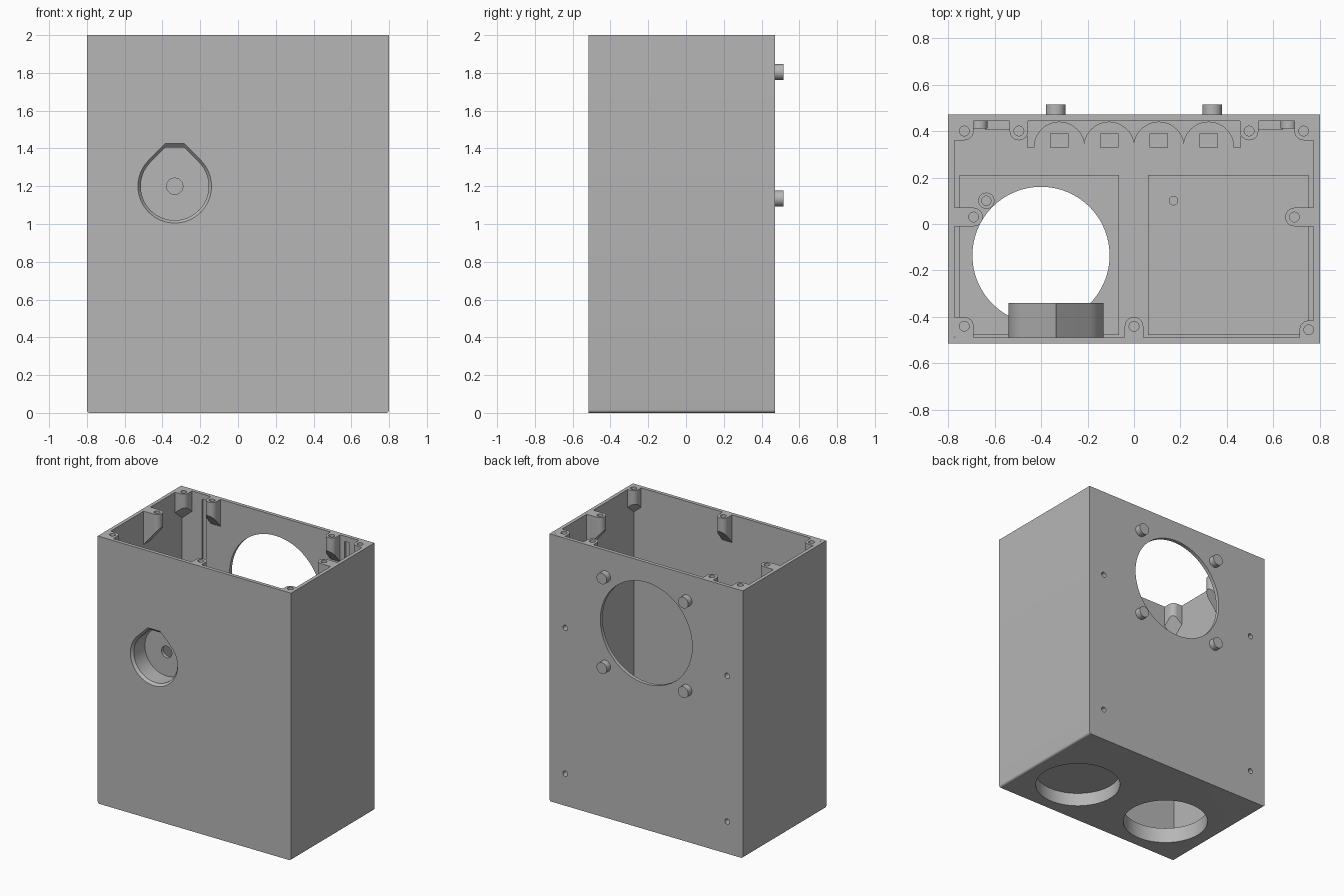
import bpy, bmesh
from math import sin, cos, pi, sqrt, radians
from mathutils import Vector

cube = bpy.data.objects.get("Cube")
if cube:
    bpy.data.objects.remove(cube)

grey = bpy.data.materials.new("plain grey")
grey.use_nodes = True
GREY = (0.47, 0.47, 0.47, 1)
grey.diffuse_color = GREY
grey.node_tree.nodes["Principled BSDF"].inputs["Base Color"].default_value = GREY

# Main dimensions
W, FRONT, BACK, H = 0.8, -0.515, 0.47, 2.0
T = 0.027
FLOOR = 0.1
IN_X, IN_F, IN_B = W - T, FRONT + T, BACK - T


def solid(name, points):
    """Convex part wrapped around a set of points."""
    bm = bmesh.new()
    for p in points:
        bm.verts.new(p)
    bmesh.ops.convex_hull(bm, input=bm.verts)
    loose = [v for v in bm.verts if not v.link_faces]
    bmesh.ops.delete(bm, geom=loose, context='VERTS')
    bmesh.ops.dissolve_limit(bm, angle_limit=0.005, verts=bm.verts, edges=bm.edges)
    bmesh.ops.recalc_face_normals(bm, faces=bm.faces)
    mesh = bpy.data.meshes.new(name)
    bm.to_mesh(mesh)
    bm.free()
    mesh.materials.append(grey)
    ob = bpy.data.objects.new(name, mesh)
    bpy.context.scene.collection.objects.link(ob)
    return ob


def box(name, x0, x1, y0, y1, z0, z1):
    return solid(name, [(x, y, z) for x in (x0, x1) for y in (y0, y1) for z in (z0, z1)])


def circle(r, n=48):
    return [(r * cos(2 * pi * i / n), r * sin(2 * pi * i / n)) for i in range(n)]


def rod_z(name, x, y, r, z0, z1, n=48):
    return solid(name, [(x + a, y + b, z) for a, b in circle(r, n) for z in (z0, z1)])


def rod_y(name, x, z, r, y0, y1, n=48):
    return solid(name, [(x + a, y, z + b) for a, b in circle(r, n) for y in (y0, y1)])


def cut(ob, cutters):
    """Subtract the cutters, bake the result and remove them."""
    for c in cutters:
        m = ob.modifiers.new("cut", 'BOOLEAN')
        m.operation, m.solver, m.object = 'DIFFERENCE', 'EXACT', c
        c.hide_render = True
    graph = bpy.context.evaluated_depsgraph_get()
    baked = bpy.data.meshes.new_from_object(ob.evaluated_get(graph))
    ob.modifiers.clear()
    ob.data = baked
    for c in cutters:
        bpy.data.objects.remove(c)


def teardrop(r, top):
    """Round outline with straight 45 degree shoulders and a flat top."""
    pts = [(r * cos(radians(a)), r * sin(radians(a))) for a in range(135, 406, 6)]
    pts.append((r * sqrt(0.5), r * sqrt(0.5)))
    half = r * sqrt(2) - top
    return pts + [(half, top), (-half, top)]


CUP_X, CUP_Z = -0.335, 1.2


def cup_solid(name, *rings):
    return solid(name, [(CUP_X + a, y, CUP_Z + b) for r, top, y in rings for a, b in teardrop(r, top)])


def cup_cutters():
    slope = 0.02
    return [
        cup_solid("cup_cutter", (0.18, 0.205, -0.365), (0.18, 0.205, FRONT - 0.03)),
        cup_solid("cup_lip_cutter", (0.18, 0.205, FRONT + slope), (0.195, 0.225, FRONT),
                  (0.195, 0.225, FRONT - 0.001)),
        rod_y("cup_hole_cutter", CUP_X, CUP_Z, 0.043, -0.4, -0.3),
    ]


# Open-topped case, rounded along its two lower side edges
R = 0.016
profile = [(-W, H), (W, H)]
for side in (-1, 1):
    for i in range(6):
        a = pi / 2 * i / 5
        profile.append((side * (W - R + R * cos(a)), R - R * sin(a)))
case = solid("case", [(x, y, z) for x, z in profile for y in (FRONT, BACK)])
holes = [
    box("cavity", -IN_X, IN_X, IN_F, IN_B, FLOOR, H + 0.1),
    rod_y("back_opening", 0, 1.47, 0.38, 0.4, 0.55, 96),
]
for s in (-1, 1):
    holes.append(rod_z("floor_opening", s * 0.4, -0.135, 0.295, -0.1, 0.2, 96))
    holes.append(box("wall_groove", s * 0.59 - 0.017, s * 0.59 + 0.017, 0.4, 0.455, FLOOR, H - 0.04))
    for z in (0.24, 1.33):
        holes.append(rod_y("mount_hole", s * 0.67, z, 0.02, 0.4, 0.55, 24))
cut(case, holes + cup_cutters())

# Recessed cup behind the front wall
cup = cup_solid("front_cup", (0.205, 0.205 * sqrt(2) - 0.001, IN_F),
                (0.205, 0.205 * sqrt(2) - 0.001, -0.34))
cut(cup, cup_cutters())

# Floor pads: one open, one closed over its opening
open_pad = box("open_floor_pad", -0.75, -0.065, -0.478, 0.21, FLOOR, FLOOR + 0.015)
cut(open_pad, [rod_z("pad_cutter", -0.4, -0.135, 0.295, 0, 0.3, 96)])
box("closed_floor_pad", 0.06, 0.75, -0.478, 0.21, FLOOR, FLOOR + 0.015)
post = rod_z("floor_post", -0.635, 0.1, 0.035, FLOOR, FLOOR + 0.06, 24)
cut(post, [rod_z("post_cutter", -0.635, 0.1, 0.02, FLOOR + 0.02, 0.3, 24)])
rod_z("floor_pin", 0.17, 0.1, 0.02, FLOOR, FLOOR + 0.04, 24)


def boss(name, x, y, walls):
    """Screw boss hung from the rim, sloping back to its wall underneath."""
    r = 0.04
    plan = [Vector((x + a, y + b)) for a, b in circle(r, 24)]
    lean = Vector((0, 0))
    for w in walls:
        d = Vector(w)
        side = Vector((-d.y, d.x)) * r
        plan += [Vector((x, y)) + d * 0.2 + side, Vector((x, y)) + d * 0.2 - side]
        lean += d
    lean.normalize()
    pts = []
    for p in plan:
        p = Vector((max(-IN_X, min(IN_X, p.x)), max(IN_F, min(IN_B, p.y))))
        low = 1.85 - 1.2 * (p - Vector((x, y))).dot(lean)
        pts += [(p.x, p.y, H), (p.x, p.y, low)]
    ob = solid(name, pts)
    cut(ob, [rod_z("screw_cutter", x, y, 0.021, H - 0.1, H + 0.1, 24)])


for s, side in ((-1, "right"), (1, "left")):
    boss(side + "_back_corner_boss", s * 0.73, 0.4, [(s, 0), (0, 1)])
    boss(side + "_back_boss", s * 0.495, 0.4, [(0, 1)])
    boss(side + "_side_boss", s * 0.69, 0.03, [(s, 0)])
boss("right_front_corner_boss", -0.73, -0.44, [(-1, 0), (0, -1)])
boss("left_front_corner_boss", 0.752, -0.455, [(1, 0), (0, -1)])
boss("front_boss", 0, -0.44, [(0, -1)])

# Pegs around the back opening
for x in (-0.337, 0.337):
    for z in (1.135, 1.805):
        rod_y("back_peg", x, z, 0.042, IN_B + 0.01, 0.515, 32)

# Scalloped holder along the back of the floor
holder = box("scalloped_holder", -0.46, 0.46, 0.33, IN_B, FLOOR, 0.3)
cells = [(i - 1.5) * 0.214 for i in range(4)]
cut(holder, [rod_z("scallop", x, 0.33, 0.108, FLOOR - 0.05, 0.4) for x in cells])
for x in cells:
    box("holder_block", x - 0.04, x + 0.04, 0.33, 0.39, FLOOR, 0.14)

# Collars around the mounting holes and small stops beside the grooves
for s in (-1, 1):
    for z in (0.24, 1.33):
        collar = rod_y("mount_collar", s * 0.665, z, 0.035, 0.41, IN_B, 24)
        cut(collar, [rod_y("collar_cutter", s * 0.67, z, 0.02, 0.35, 0.5, 24)])
    box("groove_stop", s * 0.585 - 0.055, s * 0.585 + 0.055, 0.405, IN_B, FLOOR, 0.2)

# Smooth round walls, keep crisp edges
bpy.ops.object.select_all(action='DESELECT')
for ob in bpy.context.scene.objects:
    if ob.type == 'MESH':
        ob.select_set(True)
        bpy.context.view_layer.objects.active = ob
bpy.ops.object.shade_smooth_by_angle(angle=radians(30))
